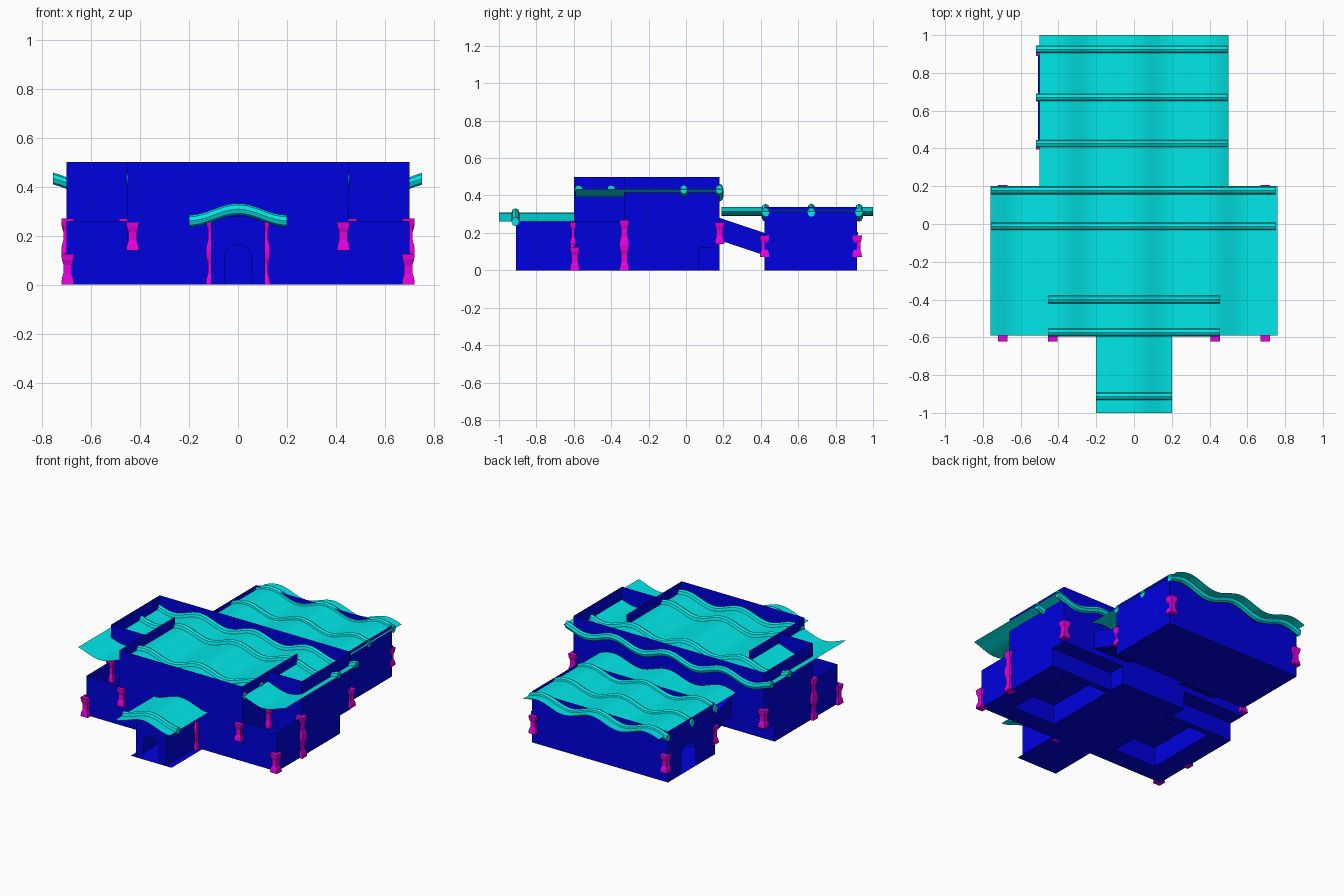
import bpy, bmesh, math

if "Cube" in bpy.data.objects:
    bpy.data.objects.remove(bpy.data.objects["Cube"], do_unlink=True)


def material(name, rgb):
    m = bpy.data.materials.new(name)
    m.use_nodes = True
    m.diffuse_color = (*rgb, 1)
    m.node_tree.nodes["Principled BSDF"].inputs["Base Color"].default_value = (*rgb, 1)
    return m


BLUE = material("wall blue", (0, 0, 0.75))
CYAN = material("roof cyan", (0, 0.88, 0.88))
PINK = material("pillar magenta", (0.87, 0, 0.8))


def make(name, verts, faces, mat, smooth=False):
    mesh = bpy.data.meshes.new(name)
    mesh.from_pydata(verts, [], faces)
    mesh.materials.append(mat)
    bm = bmesh.new()
    bm.from_mesh(mesh)
    bmesh.ops.recalc_face_normals(bm, faces=bm.faces)
    for f in bm.faces:
        f.smooth = smooth
    bm.to_mesh(mesh)
    bm.free()
    ob = bpy.data.objects.new(name, mesh)
    bpy.context.collection.objects.link(ob)
    return ob


def panel(name, pts):
    return make(name, pts, [tuple(range(len(pts)))], BLUE)


def wall(name, path, z0, z1, closed=False):
    """Thin wall standing along a plan path."""
    n = len(path)
    verts = [(x, y, z) for z in (z0, z1) for x, y in path]
    faces = [(i, (i + 1) % n, (i + 1) % n + n, i + n) for i in range(n if closed else n - 1)]
    return make(name, verts, faces, BLUE)


def floor(name, x0, x1, y0, y1, z):
    return panel(name, [(x0, y0, z), (x1, y0, z), (x1, y1, z), (x0, y1, z)])


def arched_outline(u0, u1, top, c, r, spring):
    """Wall outline in (u, z) with an arched doorway at c."""
    arch = [(c + r * math.cos(math.pi * k / 10), spring + r * math.sin(math.pi * k / 10))
            for k in range(11)]
    return [(u0, 0), (u0, top), (u1, top), (u1, 0), (c + r, 0)] + arch + [(c - r, 0)]


def wave(x, mid):
    return mid + 0.024 * math.cos(math.tau * x / 0.4)


def stations(x0, x1):
    n = max(8, round((x1 - x0) / 0.025))
    return [x0 + (x1 - x0) * i / n for i in range(n + 1)]


def wavy_roof(name, x0, x1, y0, y1, mid):
    xs = stations(x0, x1)
    n = len(xs)
    verts = [(x, y, wave(x, mid)) for y in (y0, y1) for x in xs]
    make(name, verts, [(i, i + 1, i + 1 + n, i + n) for i in range(n - 1)], CYAN, True)


def tube_faces(rings, sides):
    """Side faces and end caps of a stack of rings."""
    faces = [(sides * i + k, sides * i + (k + 1) % sides,
              sides * (i + 1) + (k + 1) % sides, sides * (i + 1) + k)
             for i in range(rings - 1) for k in range(sides)]
    return faces + [tuple(range(sides)), tuple(range(sides * (rings - 1), sides * rings))]


def rib(name, x0, x1, y, mid):
    """Rounded bar following the roof wave."""
    xs = stations(x0, x1)
    ring = [(0.021 * math.cos(math.tau * k / 8), 0.024 * math.sin(math.tau * k / 8))
            for k in range(8)]
    verts = [(x, y + a, wave(x, mid) + b) for x in xs for a, b in ring]
    make(name, verts, tube_faces(len(xs), 8), CYAN)


def pillar(name, x, y, z0, z1):
    """Square spool shaped pillar with a narrow waist."""
    prof = [(0, 0.026), (0.2, 0.023), (0.35, 0.017), (0.65, 0.017), (0.8, 0.023), (1, 0.026)]
    verts = [(x + r * a, y + r * b, z0 + t * (z1 - z0)) for t, r in prof
             for a, b in ((-1, -1), (1, -1), (1, 1), (-1, 1))]
    make(name, verts, tube_faces(len(prof), 4), PINK)


# Lower storey of the main hall
wall("front_lower_wall", [(-0.7, -0.33), (-0.7, -0.59), (0.7, -0.59), (0.7, -0.33)], 0, 0.26)
wall("back_lower_wall", [(-0.7, -0.33), (-0.7, 0.07), (0.7, 0.07), (0.7, -0.33)], 0, 0.12)
floor("back_overhang_floor", -0.7, 0.7, 0.07, 0.18, 0.12)
wall("back_middle_wall", [(-0.24, 0.07), (-0.24, 0.18), (0.24, 0.18), (0.24, 0.07)], 0, 0.12)

# Ground floor with a closed pit and a raised deck on each side
floor("middle_floor", -0.24, 0.24, -0.59, 0.18, 0)
for s, side in ((1, "left"), (-1, "right")):
    floor(side + "_front_floor", s * 0.24, s * 0.7, -0.59, -0.46, 0)
    floor(side + "_back_floor", s * 0.24, s * 0.7, 0.03, 0.07, 0)
    floor(side + "_edge_floor", s * 0.55, s * 0.7, -0.46, 0.03, 0)
    pit = [(s * 0.24, -0.46), (s * 0.55, -0.46), (s * 0.55, 0.03), (s * 0.24, 0.03)]
    wall(side + "_pit_wall", pit, 0, 0.13, True)
    floor(side + "_deck", s * 0.24, s * 0.7, -0.59, 0.07, 0.13)

# Upper storey with a narrower front block and parapet
hall = [(-0.45, -0.598), (0.45, -0.598), (0.45, -0.33), (0.7, -0.33), (0.7, 0.18),
        (-0.7, 0.18), (-0.7, -0.33), (-0.45, -0.33)]
wall("hall_upper_wall", hall, 0.12, 0.5, True)
for s in (1, -1):
    wall("hall_inner_wall", [(s * 0.45, -0.33), (s * 0.45, -0.02)], 0.12, 0.5)

# Main hall roof and ribs
wavy_roof("main_roof", -0.76, 0.76, -0.59, 0.2, 0.415)
rib("front_rib", -0.455, 0.455, -0.574, 0.415)
rib("second_rib", -0.455, 0.455, -0.4, 0.415)
rib("third_rib", -0.755, 0.75, -0.012, 0.415)
rib("back_rib", -0.755, 0.75, 0.178, 0.415)

# Entrance porch with an arched doorway
panel("porch_front_wall", [(u, -0.91, z) for u, z in arched_outline(-0.11, 0.11, 0.28, 0, 0.055, 0.11)])
for s in (1, -1):
    wall("porch_side_wall", [(s * 0.11, -0.91), (s * 0.11, -0.59)], 0, 0.26)
floor("porch_floor", -0.15, 0.15, -0.91, -0.59, 0)
wavy_roof("porch_roof", -0.2, 0.2, -1, -0.59, 0.284)
rib("porch_rib", -0.2, 0.2, -0.912, 0.284)

# Rear annex with a side doorway and low parapet
wall("annex_wall", [(-0.508, 0.42), (0.49, 0.42), (0.49, 0.915), (-0.508, 0.915)], 0, 0.338)
panel("annex_door_wall", [(-0.508, u, z) for u, z in arched_outline(0.42, 0.915, 0.338, 0.7, 0.075, 0.11)])
floor("annex_floor", -0.508, 0.49, 0.42, 0.915, 0)
wavy_roof("annex_roof", -0.5, 0.5, 0.19, 1, 0.315)
for y in (0.425, 0.67, 0.925):
    rib("annex_rib", -0.518, 0.495, y, 0.308)

# Sloping passages between hall and annex
for s, side in ((1, "left"), (-1, "right")):
    ends = [[(s * x, y, z + h) for x, h in ((0.2, 0), (0.46, 0), (0.46, 0.12), (0.2, 0.12))]
            for y, z in ((0.18, 0.16), (0.42, 0.08))]
    make(side + "_sloping_passage", ends[0] + ends[1], tube_faces(2, 4)[:4], BLUE)

# Narrow ledges around the lower walls
wall("hall_ledge", [(-0.704, -0.33), (-0.704, -0.596), (0.704, -0.596), (0.704, -0.33)], 0.115, 0.13)
wall("annex_ledge", [(0.494, 0.42), (0.494, 0.919), (-0.512, 0.919), (-0.512, 0.79)], 0.19, 0.205)

# Pillars, mirrored left and right
for s, side in ((1, "left"), (-1, "right")):
    pillar(side + "_corner_pillar", s * 0.695, -0.595, 0, 0.125)
    pillar(side + "_front_pillar", s * 0.43, -0.595, 0.14, 0.255)
    pillar(side + "_back_pillar", s * 0.695, 0.18, 0.14, 0.255)
    pillar(side + "_inner_pillar", s * 0.46, -0.33, 0.135, 0.27)
    for z in (0, 0.135):
        pillar(side + "_wing_pillar", s * 0.695, -0.33, z, z + 0.135)
        pillar(side + "_porch_pillar", s * 0.105, -0.592, z, z + 0.135)
    for y in (0.42, 0.915):
        pillar(side + "_annex_pillar", s * 0.482 - 0.01, y, 0.07, 0.185)
